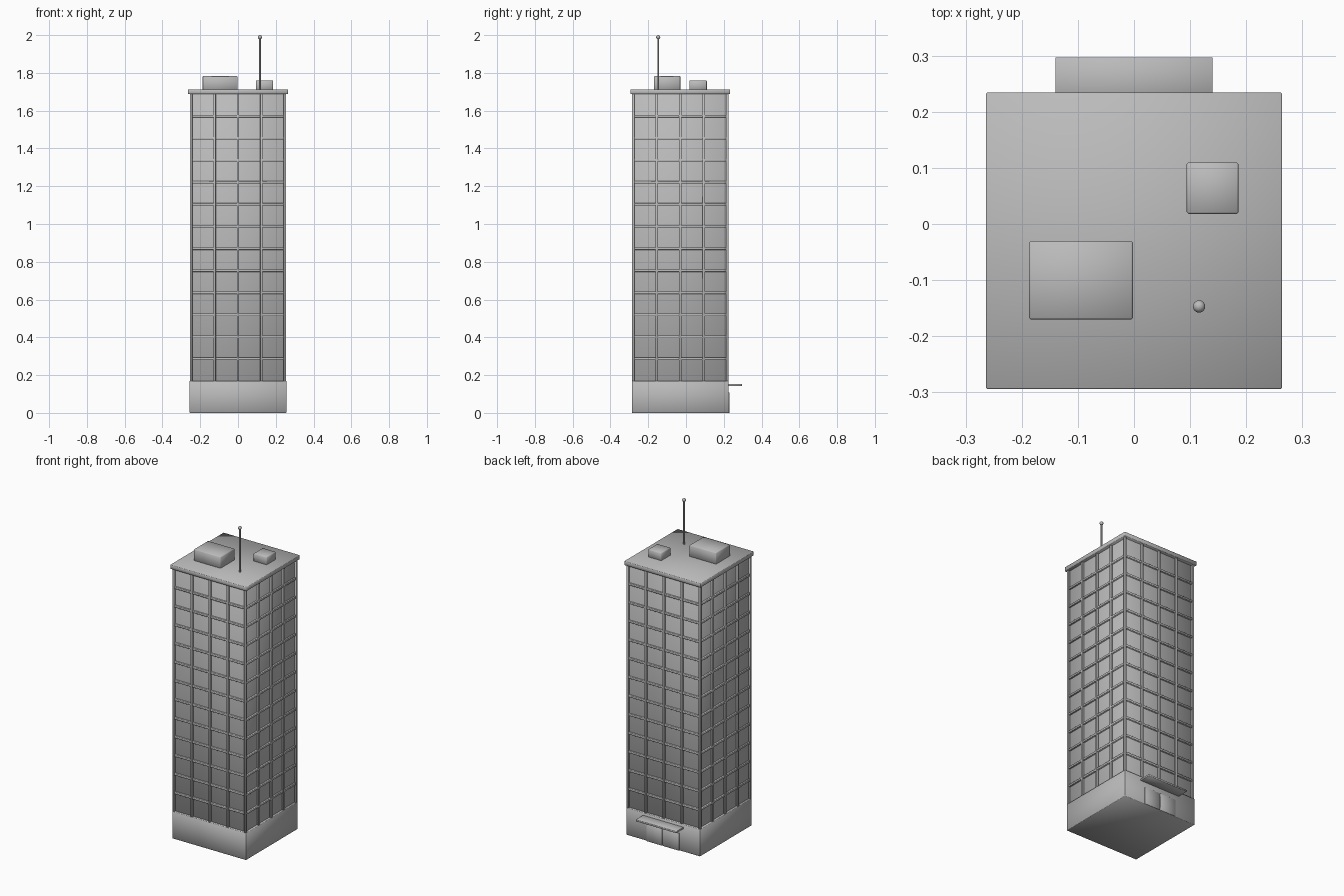
import bpy

cube = bpy.data.objects.get("Cube")
if cube:
    bpy.data.objects.remove(cube, do_unlink=True)

concrete = bpy.data.materials.new("concrete_grey")
concrete.use_nodes = True
concrete.diffuse_color = (0.5, 0.5, 0.5, 1)
concrete.node_tree.nodes["Principled BSDF"].inputs["Base Color"].default_value = (0.5, 0.5, 0.5, 1)

CY = -0.03            # tower centre in y
HALF = 0.255          # half width of the tower
BASE_TOP, ROOF_BOTTOM, ROOF_TOP = 0.17, 1.687, 1.713
FLOORS, BAYS = 13, 4
BAR = 0.013           # thickness of the facade grid


def finish(name):
    ob = bpy.context.object
    ob.name = name
    ob.data.materials.append(concrete)
    bpy.ops.object.shade_smooth()
    return ob


def box(name, x, y, z, bevel=0.002):
    """Softly bevelled box from (min, max) pairs."""
    spans = (x, y, z)
    bpy.ops.mesh.primitive_cube_add(size=1, location=[(a + b) / 2 for a, b in spans])
    ob = bpy.context.object
    ob.scale = [b - a for a, b in spans]
    bpy.ops.object.transform_apply(location=False, rotation=False, scale=True)
    finish(name)
    if bevel:
        mod = ob.modifiers.new("soft_edges", 'BEVEL')
        mod.width = bevel
        mod.segments = 1
    return ob


def square(name, half, z, bevel=0.002):
    return box(name, (-half, half), (CY - half, CY + half), z, bevel)


# Main masses
square("base", HALF + 0.001, (0, BASE_TOP))
square("window_core", HALF - 0.012, (BASE_TOP - 0.01, ROOF_BOTTOM + 0.01))
square("roof_slab", HALF + 0.009, (ROOF_BOTTOM, ROOF_TOP))

# Floor bands
step = (ROOF_BOTTOM - BASE_TOP) / FLOORS
for i in range(1, FLOORS):
    z = BASE_TOP + i * step
    square(f"floor_band_{i}", HALF - 0.002, (z - BAR / 2, z + BAR / 2), 0.001)

# Vertical mullions, corner columns included
inner = HALF - BAR / 2
span = (BASE_TOP - 0.005, ROOF_BOTTOM + 0.005)
for i in range(BAYS + 1):
    for j in range(BAYS + 1):
        if i in (0, BAYS) or j in (0, BAYS):
            x = inner * (2 * i / BAYS - 1)
            y = CY + inner * (2 * j / BAYS - 1)
            box(f"mullion_{i}_{j}", (x - BAR / 2, x + BAR / 2),
                (y - BAR / 2, y + BAR / 2), span, 0.001)

# Entrance
wall = CY + HALF
box("canopy", (-0.14, 0.14), (wall - 0.01, 0.297), (0.142, 0.153), 0.001)
for side, x in (("right", (-0.112, -0.003)), ("left", (0.003, 0.112))):
    box(f"door_{side}", x, (wall - 0.005, wall + 0.006), (0, 0.108), 0.001)

# Rooftop units
box("large_roof_unit", (-0.187, -0.002), (-0.17, -0.03), (ROOF_TOP - 0.005, 1.783), 0.003)
box("small_roof_unit", (0.094, 0.186), (0.018, 0.11), (ROOF_TOP - 0.005, 1.76), 0.003)

# Antenna
AX, AY = 0.116, -0.147
bpy.ops.mesh.primitive_cylinder_add(vertices=12, radius=0.005, depth=0.29,
                                    location=(AX, AY, 1.845))
finish("antenna_mast")
bpy.ops.object.shade_smooth_by_angle()
bpy.ops.mesh.primitive_uv_sphere_add(segments=16, ring_count=10, radius=0.011,
                                     location=(AX, AY, 1.989))
finish("antenna_tip")
